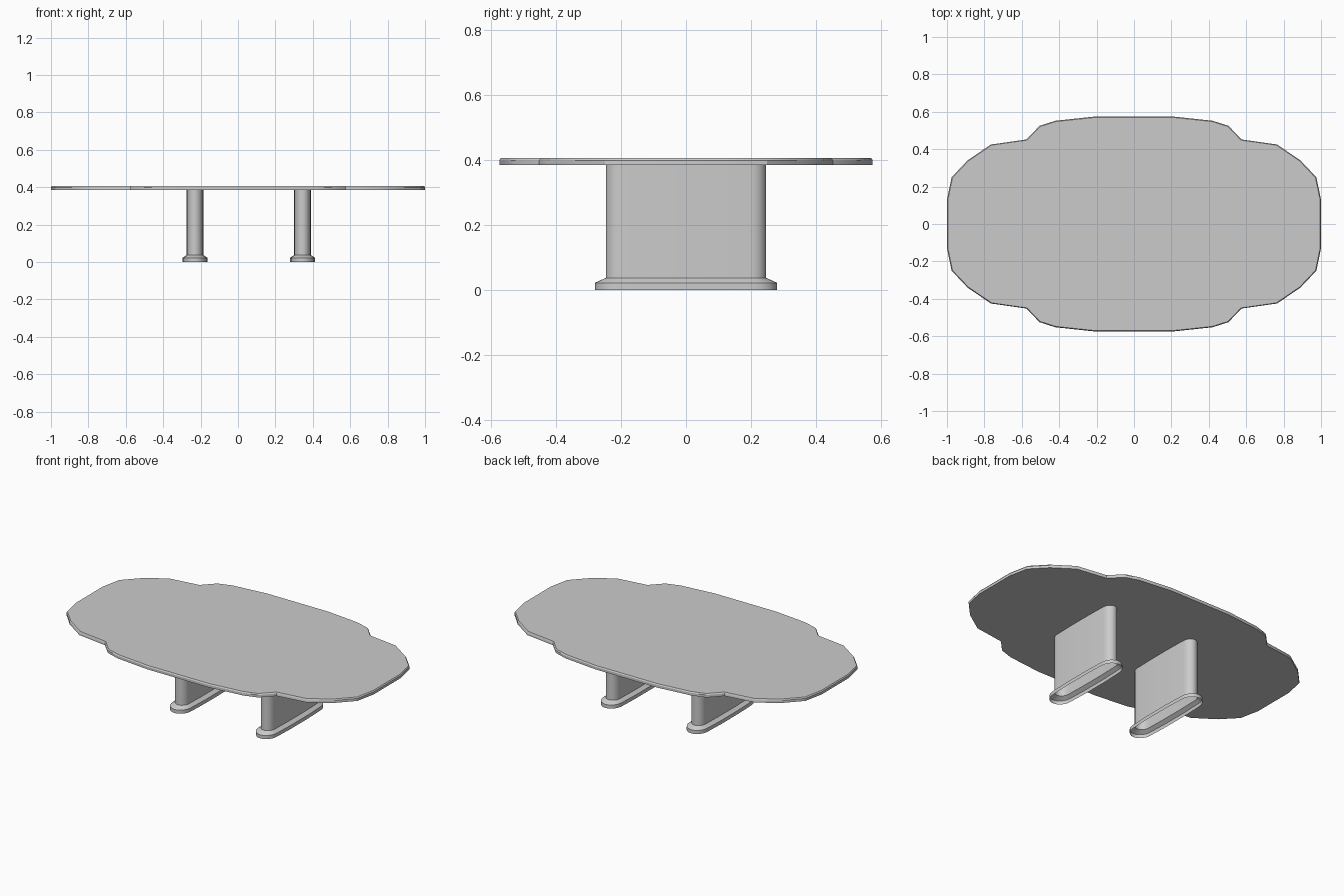
import bpy
import bmesh
import math

cube = bpy.data.objects.get("Cube")
if cube:
    bpy.data.objects.remove(cube, do_unlink=True)

# Single grey finish
grey = bpy.data.materials.new("plain_grey")
grey.use_nodes = True
colour = (0.6, 0.6, 0.6, 1)
grey.diffuse_color = colour
grey.node_tree.nodes["Principled BSDF"].inputs["Base Color"].default_value = colour


def full_outline(quadrant):
    """Mirror a quadrant, listed from the +x side to the +y side, into a loop."""
    half = quadrant + [(-x, y) for x, y in reversed(quadrant) if x > 0]
    return half + [(-x, -y) for x, y in half if y > 0 or x == 0]


def loft(name, sections, caps, angle):
    """Join stacked outlines, each given as (points, height)."""
    bm = bmesh.new()
    rings = [[bm.verts.new((x, y, z)) for x, y in pts] for pts, z in sections]
    for low, high in zip(rings, rings[1:]):
        n = len(low)
        for i in range(n):
            j = (i + 1) % n
            bm.faces.new((low[i], low[j], high[j], high[i]))
    if caps:
        bm.faces.new(rings[0][::-1])
        bm.faces.new(rings[-1])
    mesh = bpy.data.meshes.new(name)
    bm.to_mesh(mesh)
    bm.free()
    mesh.materials.append(grey)
    obj = bpy.data.objects.new(name, mesh)
    bpy.context.collection.objects.link(obj)
    bpy.ops.object.select_all(action="DESELECT")
    obj.select_set(True)
    bpy.context.view_layer.objects.active = obj
    bpy.ops.object.shade_smooth_by_angle(angle=math.radians(angle))
    return obj


# Scalloped table top with a small chamfer on its upper rim
rim = full_outline([(1, 0.13), (0.975, 0.25), (0.89, 0.34), (0.765, 0.425),
                    (0.575, 0.452), (0.505, 0.525), (0.42, 0.552), (0.205, 0.575)])
inner = [(x * 0.995, y * 0.992) for x, y in rim]
loft("table_top", [(rim, 0.384), (rim, 0.399), (inner, 0.406)], True, 30)


# Slab legs with rounded ends, flaring into an open-bottomed foot
def slab(half_width, half_length, steps=6):
    straight = half_length - half_width * 1.1
    quadrant = [(half_width, straight * 0.4)]
    for i in range(steps + 1):
        a = math.pi / 2 * i / steps
        x = half_width * 0.93 * math.cos(a) if i < steps else 0
        quadrant.append((x, straight + (half_length - straight) * math.sin(a)))
    return full_outline(quadrant)


foot, column = slab(0.067, 0.28), slab(0.045, 0.247)
for name, x in (("right_leg", -0.23), ("left_leg", 0.345)):
    leg = loft(name, [(foot, 0), (foot, 0.022), (column, 0.037), (column, 0.385)],
               False, 35)
    leg.location.x = x
